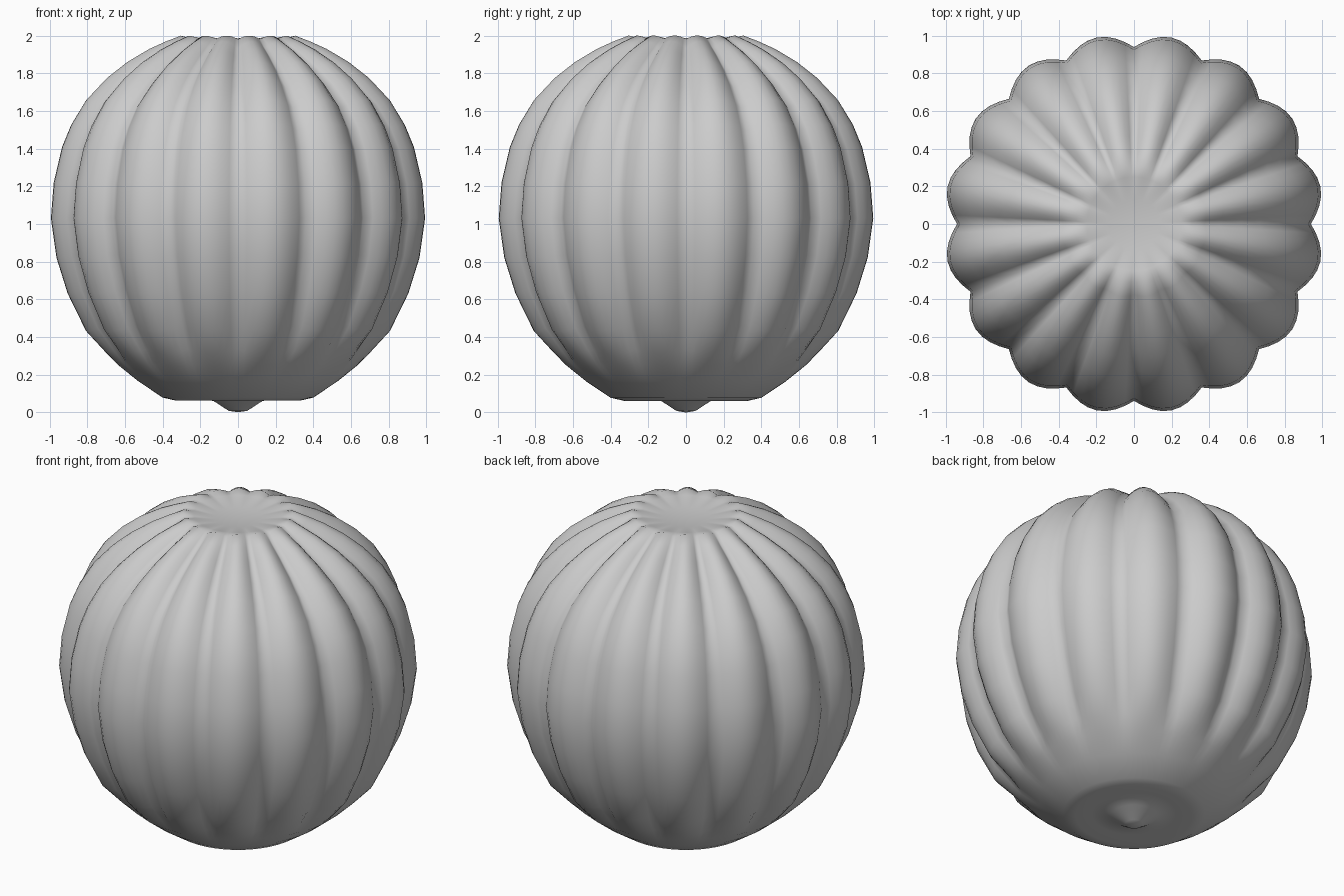
import bpy, bmesh, math
from mathutils import Vector

if "Cube" in bpy.data.objects:
    bpy.data.objects.remove(bpy.data.objects["Cube"])

RIBS = 16
STEPS = 8                     # segments per rib
SEG = RIBS * STEPS

# Crest profile from bottom nub to top dish: radius, height, groove depth
PROFILE = [
    (0.05, 0.008, 0), (0.13, 0.06, 0), (0.24, 0.075, 0), (0.33, 0.062, 0),
    (0.40, 0.078, 0), (0.53, 0.165, 0), (0.64, 0.25, 0.004), (0.71, 0.315, 0.025),
    (0.82, 0.43, 0.055), (0.92, 0.63, 0.068), (0.98, 0.82, 0.07),
    (1.01, 1.03, 0.07), (0.995, 1.22, 0.07), (0.95, 1.41, 0.07),
    (0.90, 1.53, 0.07), (0.82, 1.66, 0.07), (0.71, 1.775, 0.07),
    (0.60, 1.86, 0.066), (0.48, 1.93, 0.055), (0.39, 1.97, 0.04),
    (0.31, 2.0, 0.018), (0.25, 1.985, 0), (0.13, 1.965, 0),
]

bm = bmesh.new()
rings = []
for i, (r, z, depth) in enumerate(PROFILE):
    # Outward normal of the profile, used to press the grooves inward
    a = PROFILE[max(i - 1, 0)]
    b = PROFILE[min(i + 1, len(PROFILE) - 1)]
    n = Vector((b[1] - a[1], a[0] - b[0])).normalized()
    ring = []
    for s in range(SEG):
        t = 2 * math.pi * s / SEG
        groove = depth * (1 - abs(math.sin(t * RIBS / 2)))
        rr, zz = r - n.x * groove, z - n.y * groove
        ring.append(bm.verts.new((rr * math.cos(t), rr * math.sin(t), zz)))
    rings.append(ring)

# Ribbed skin
for lo, hi in zip(rings, rings[1:]):
    for s in range(SEG):
        k = (s + 1) % SEG
        bm.faces.new((lo[s], lo[k], hi[k], hi[s]))

# Closing fans at the nub tip and the dish centre
tip = bm.verts.new((0, 0, 0))
dish = bm.verts.new((0, 0, 1.96))
for s in range(SEG):
    k = (s + 1) % SEG
    bm.faces.new((tip, rings[0][k], rings[0][s]))
    bm.faces.new((dish, rings[-1][s], rings[-1][k]))

mesh = bpy.data.meshes.new("ribbed_gourd_body")
bm.to_mesh(mesh)
bm.free()
body = bpy.data.objects.new("ribbed_gourd_body", mesh)
bpy.context.collection.objects.link(body)
mesh.shade_smooth()
